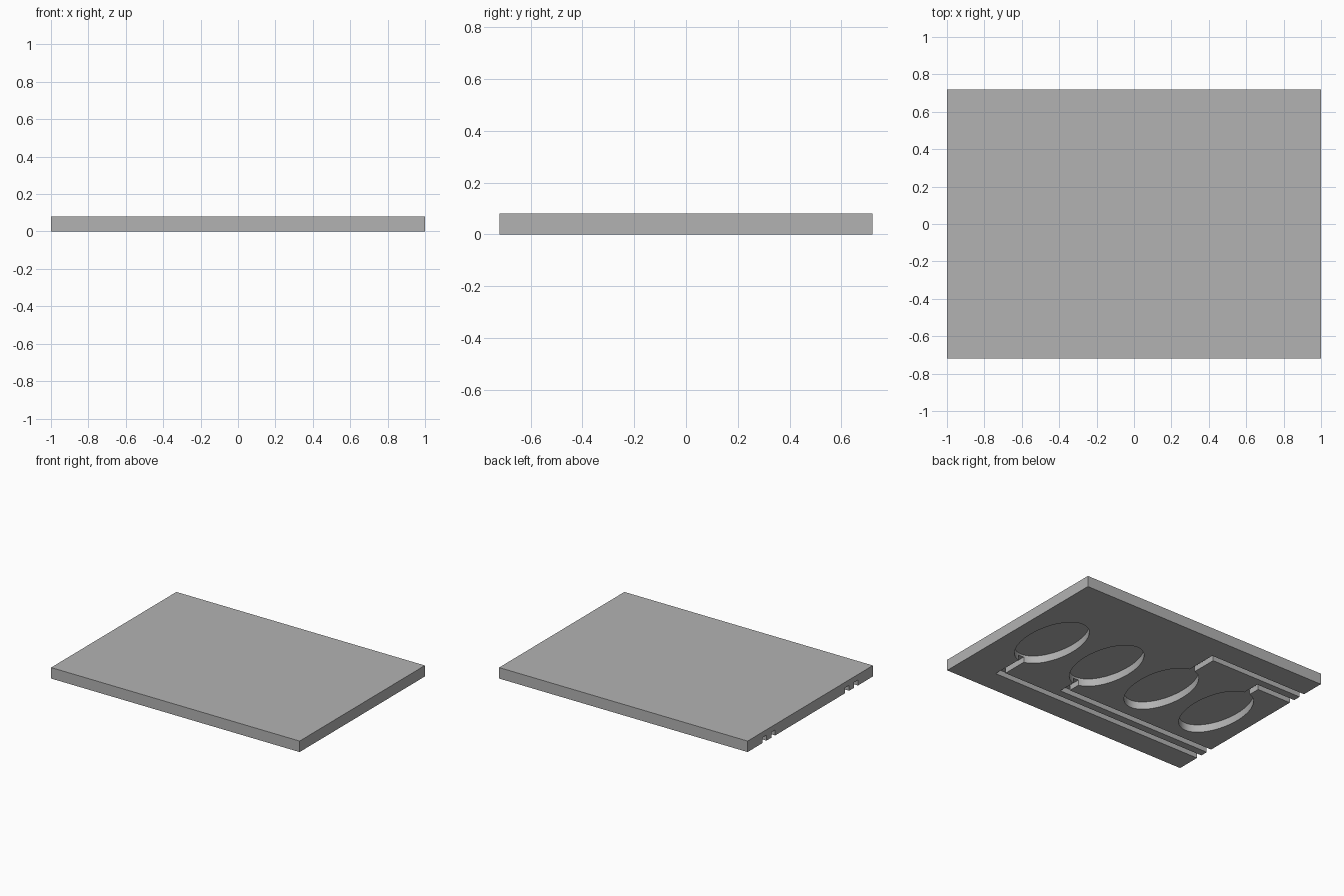
import bpy
from mathutils import Vector

cube = bpy.data.objects.get("Cube")
if cube:
    bpy.data.objects.remove(cube, do_unlink=True)

LENGTH, DEPTH, THICK = 2.0, 1.44, 0.08
POCKET_DEPTH, GROOVE_DEPTH, GROOVE_WIDTH = 0.055, 0.04, 0.045

grey = bpy.data.materials.new("plain_grey")
grey.use_nodes = True
grey.diffuse_color = (0.45, 0.45, 0.45, 1)
grey.node_tree.nodes["Principled BSDF"].inputs["Base Color"].default_value = (0.45, 0.45, 0.45, 1)


def box(name, low, high):
    low, high = Vector(low), Vector(high)
    bpy.ops.mesh.primitive_cube_add(size=1, location=(low + high) / 2)
    obj = bpy.context.object
    obj.name = name
    obj.scale = high - low
    bpy.ops.object.transform_apply(location=True, scale=True)
    obj.data.materials.append(grey)
    return obj


def oval(name, x, rx, ry, height):
    # Starts well below the slab so that the pocket is open underneath
    bpy.ops.mesh.primitive_cylinder_add(vertices=64, radius=1, depth=2 * height, location=(x, 0, 0))
    obj = bpy.context.object
    obj.name = name
    obj.scale = (rx, ry, 1)
    bpy.ops.object.transform_apply(location=True, scale=True)
    obj.data.materials.append(grey)
    return obj


def carve(target, cutter):
    mod = target.modifiers.new("carve", 'BOOLEAN')
    mod.operation = 'DIFFERENCE'
    mod.solver = 'EXACT'
    mod.object = cutter
    bpy.context.view_layer.objects.active = target
    bpy.ops.object.modifier_apply(modifier=mod.name)
    bpy.data.objects.remove(cutter, do_unlink=True)


# Flat slab
slab = box("slab", (-LENGTH / 2, -DEPTH / 2, 0), (LENGTH / 2, DEPTH / 2, THICK))

# Oval pockets underneath, each with an L-shaped groove leading to the -x edge
half = GROOVE_WIDTH / 2
for x, y in ((0.705, -0.525), (0.235, -0.425), (-0.235, 0.525), (-0.705, 0.425)):
    carve(slab, oval("pocket_cutter", x, 0.18, 0.317, POCKET_DEPTH))
    side = 1 if y > 0 else -1
    ends = sorted((side * 0.29, y + side * half))
    carve(slab, box("spur_cutter", (x - half, ends[0], -0.1), (x + half, ends[1], GROOVE_DEPTH)))
    carve(slab, box("groove_cutter", (-1.1, y - half, -0.1), (x + half, y + half, GROOVE_DEPTH)))

# Smooth oval walls, crisp edges
bpy.ops.object.select_all(action='DESELECT')
slab.select_set(True)
bpy.context.view_layer.objects.active = slab
bpy.ops.object.shade_smooth_by_angle()
